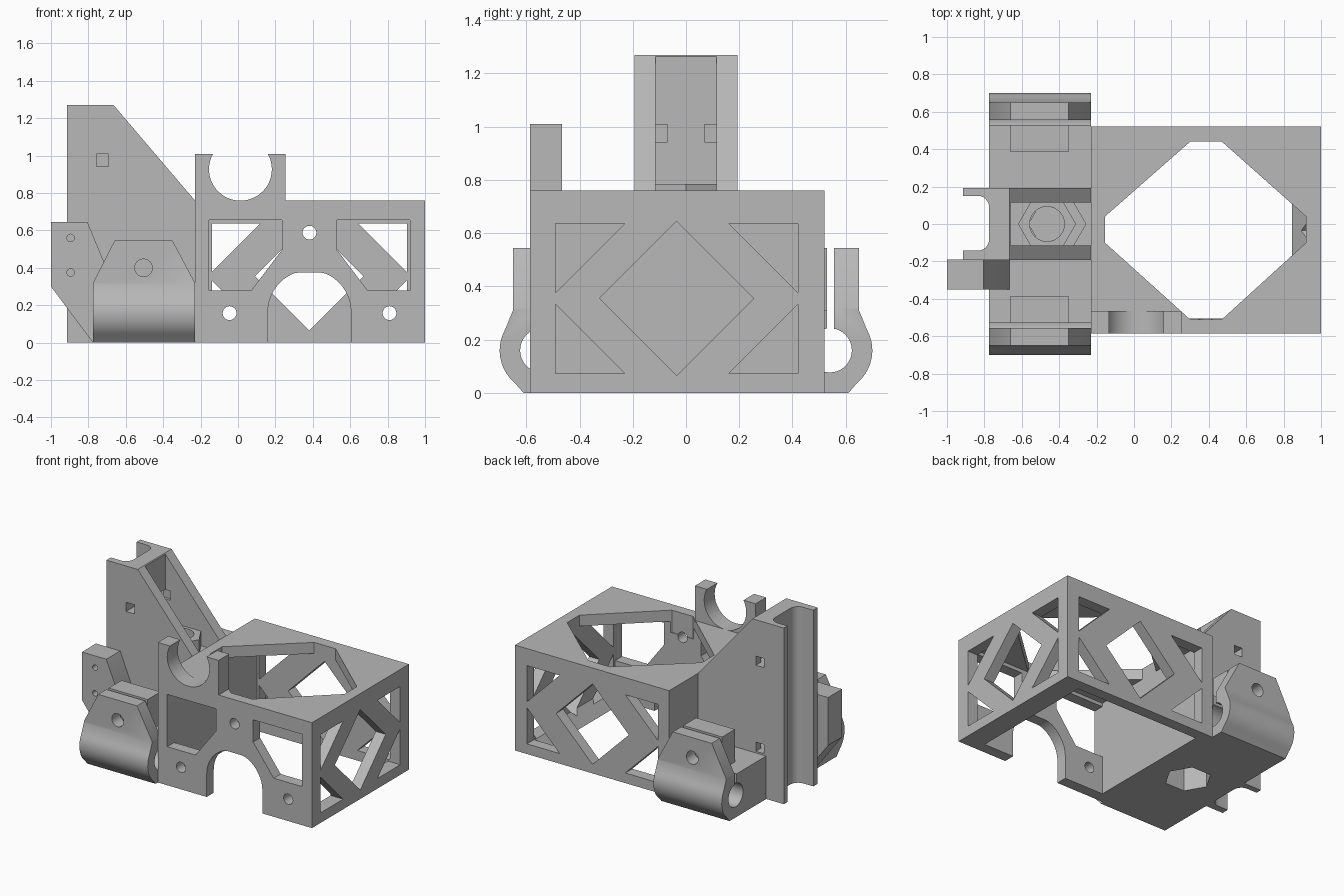
import bpy, bmesh, math

if "Cube" in bpy.data.objects:
    bpy.data.objects.remove(bpy.data.objects["Cube"])

grey = bpy.data.materials.new("plain_grey")
grey.diffuse_color = (0.48, 0.48, 0.48, 1)
grey.use_nodes = True
grey.node_tree.nodes["Principled BSDF"].inputs["Base Color"].default_value = grey.diffuse_color


def prism(name, axis, pts, a, b):
    """Extrude a 2D outline along an axis: x uses (y,z), y uses (x,z), z uses (x,y)."""
    def place(p, t):
        return {'x': (t, p[0], p[1]), 'y': (p[0], t, p[1]), 'z': (p[0], p[1], t)}[axis]
    bm = bmesh.new()
    lo = [bm.verts.new(place(p, a)) for p in pts]
    hi = [bm.verts.new(place(p, b)) for p in pts]
    n = len(pts)
    bm.faces.new(lo)
    bm.faces.new(hi)
    for i in range(n):
        bm.faces.new((lo[i], lo[(i + 1) % n], hi[(i + 1) % n], hi[i]))
    bmesh.ops.recalc_face_normals(bm, faces=bm.faces[:])
    me = bpy.data.meshes.new(name)
    bm.to_mesh(me)
    bm.free()
    ob = bpy.data.objects.new(name, me)
    bpy.context.collection.objects.link(ob)
    me.materials.append(grey)
    return ob


def rect(u0, u1, v0, v1):
    return [(u0, v0), (u1, v0), (u1, v1), (u0, v1)]


def circle(u, v, r, n=32, start=0.0):
    return [(u + r * math.cos(start + 2 * math.pi * i / n),
             v + r * math.sin(start + 2 * math.pi * i / n)) for i in range(n)]


def box(name, x0, x1, y0, y1, z0, z1):
    return prism(name, 'z', rect(x0, x1, y0, y1), z0, z1)


def combine(ob, others, op='DIFFERENCE'):
    """Apply a boolean with each helper, then remove the helper."""
    bpy.context.view_layer.objects.active = ob
    for c in others:
        m = ob.modifiers.new("bool", 'BOOLEAN')
        m.operation, m.object, m.solver = op, c, 'EXACT'
        bpy.ops.object.modifier_apply(modifier=m.name)
        bpy.data.objects.remove(c)


def smooth(ob):
    bpy.ops.object.select_all(action='DESELECT')
    ob.select_set(True)
    bpy.context.view_layer.objects.active = ob
    bpy.ops.object.shade_smooth_by_angle(angle=math.radians(30))


def truss(axis, c, half, a, b):
    """Diamond window with four corner triangles."""
    cz, leg = 0.355, 0.26
    cuts = [prism("cut", axis, [(c - .29, cz), (c, cz - .29), (c + .29, cz), (c, cz + .29)], a, b)]
    for s in (-1, 1):
        for t in (-1, 1):
            u, v = c + s * half, cz + t * 0.282
            cuts.append(prism("cut", axis, [(u, v), (u - s * leg, v), (u, v - t * leg)], a, b))
    return cuts


# Open-bottomed frame box
frame = box("frame_box", -0.23, 1.0, -0.585, 0.52, 0, 0.76)
combine(frame, [box("cut", -0.155, 0.92, -0.505, 0.44, -0.5, 0.68)])
# sloped foot rail inside the right wall
combine(frame, [prism("rail", 'y', [(0.845, 0), (0.95, 0), (0.95, 0.10), (0.92, 0.10)],
                      -0.55, 0.48)], 'UNION')
octagon = [(0.30, 0.44), (0.47, 0.44), (0.92, 0.04), (0.92, -0.10),
           (0.47, -0.51), (0.30, -0.51), (-0.155, -0.10), (-0.155, 0.04)]
cuts = [prism("cut", 'z', octagon, 0.6, 0.9)]
cuts += truss('x', -0.035, 0.455, 0.8, 1.1)
cuts += truss('y', 0.382, 0.522, 0.40, 0.7)
# front wall: two chamfered windows, arch and screw holes
for s in (-1, 1):
    win = [(0.148, 0.495), (0.312, 0.278), (0.537, 0.278), (0.537, 0.655), (0.148, 0.655)]
    cuts.append(prism("cut", 'y', [(0.382 + s * u, v) for u, v in win], -0.7, -0.45))
arch = [(0.604, -0.1)]
for i in range(25):
    t = math.pi * i / 24
    arch.append((0.382 + 0.222 * math.cos(t), min(0.375, 0.165 + 0.222 * math.sin(t))))
arch.append((0.16, -0.1))
cuts.append(prism("cut", 'y', arch, -0.7, -0.45))
for u, v in ((0.382, 0.588), (-0.045, 0.158), (0.81, 0.158)):
    cuts.append(prism("cut", 'y', circle(u, v, 0.037, 24), -0.7, -0.45))
combine(frame, cuts)
smooth(frame)

# Round cradle on the front edge
cradle = box("sensor_cradle", -0.23, 0.255, -0.585, -0.465, 0.75, 1.01)
combine(cradle, [prism("cut", 'y', circle(0.013, 0.927, 0.168, 48), -0.7, -0.4)])
smooth(cradle)

# Base deck with hexagonal nut pocket underneath
deck = box("base_deck", -0.775, -0.20, -0.40, 0.40, 0, 0.31)
combine(deck, [prism("cut", 'z', circle(-0.46, 0, 0.155, 6), -0.1, 0.2)])

# Rod clamps, one on each side
for s, side in ((1, "back"), (-1, "front")):
    def m(pts):
        return [(s * u, v) for u, v in pts]
    outer = [(0.54 + 0.16 * math.cos(math.radians(a)), 0.16 + 0.16 * math.sin(math.radians(a)))
             for a in range(-50, 31, 8)]
    body = [(0.39, 0), (0.61, 0)] + outer + [(0.65, 0.31), (0.65, 0.545), (0.555, 0.545),
                                              (0.555, 0.31), (0.39, 0.31)]
    clamp = prism(side + "_rod_clamp", 'x', m(body), -0.775, -0.23)
    jaw = box("jaw", -0.66, -0.35, *sorted((s * 0.385, s * 0.53)), 0.2, 0.545)
    combine(clamp, [jaw], 'UNION')
    y0, y1 = sorted((s * 0.54, s * 0.8))
    holes = [
        prism("cut", 'y', [(-0.775, 0.32), (-0.66, 0.545), (-0.66, 0.7), (-0.9, 0.7), (-0.9, 0.32)], y0, y1),
        prism("cut", 'y', [(-0.23, 0.32), (-0.35, 0.545), (-0.35, 0.7), (-0.1, 0.7), (-0.1, 0.32)], y0, y1),
        prism("cut", 'x', m(circle(0.54, 0.16, 0.083, 40)), -1, 0),
        prism("cut", 'x', m(rect(0.53, 0.556, 0.16, 0.7)), -1, 0),
        prism("cut", 'y', circle(-0.505, 0.40, 0.047, 24), *sorted((s * 0.36, s * 0.8))),
    ]
    combine(clamp, holes)
    smooth(clamp)

# Tower: two gusset walls joined by a back plate
gusset = [(-0.915, 0), (-0.23, 0), (-0.23, 0.76), (-0.665, 1.27), (-0.915, 1.27)]
tower = prism("tower", 'y', gusset, -0.193, 0.193)
channel = [(-1.0, -0.143), (-0.835, -0.143)]           # rounded rear groove
channel += [(-0.835 + 0.06 * math.sin(a), -0.083 - 0.06 * math.cos(a))
            for a in (math.radians(15 * i) for i in range(1, 7))]
channel += [(x, -y + 0.008) for x, y in reversed(channel)]
cuts = [prism("cut", 'z', channel, -0.1, 1.4),
        box("cut", -0.66, 0.0, -0.115, 0.115, 0.5, 1.5)]
# tie slots through the walls, opening inside the tower
for z in (0.975, 0.355):
    for s in (-1, 1):
        cuts.append(box("cut", -0.757, -0.692, *sorted((s * 0.1, s * 0.3)), z - 0.033, z + 0.033))
        cuts.append(box("cut", -0.757, -0.62, *sorted((s * 0.07, s * 0.135)), z - 0.033, z + 0.033))
cuts.append(prism("cut", 'z', circle(-0.46, 0, 0.155, 6), -0.1, 0.2))
combine(tower, cuts)
smooth(tower)

# Hexagonal bolt post inside the tower
post = prism("bolt_post", 'z', circle(-0.465, 0, 0.155, 6), 0.45, 0.785)
combine(post, [prism("cut", 'z', circle(-0.465, 0, 0.093, 32), 0.6, 0.9)])
smooth(post)
prism("post_support", 'z', circle(-0.41, 0, 0.155, 6), 0.45, 0.68)

# Side mounting plate with two screw holes
plate = prism("switch_plate", 'y', [(-1, 0.30), (-0.775, 0), (-0.665, 0), (-0.665, 0.307),
                                    (-0.805, 0.645), (-1, 0.645)], -0.35, -0.19)
combine(plate, [prism("cut", 'y', circle(-0.895, z, 0.02, 20), -0.4, -0.1) for z in (0.56, 0.375)])
smooth(plate)
